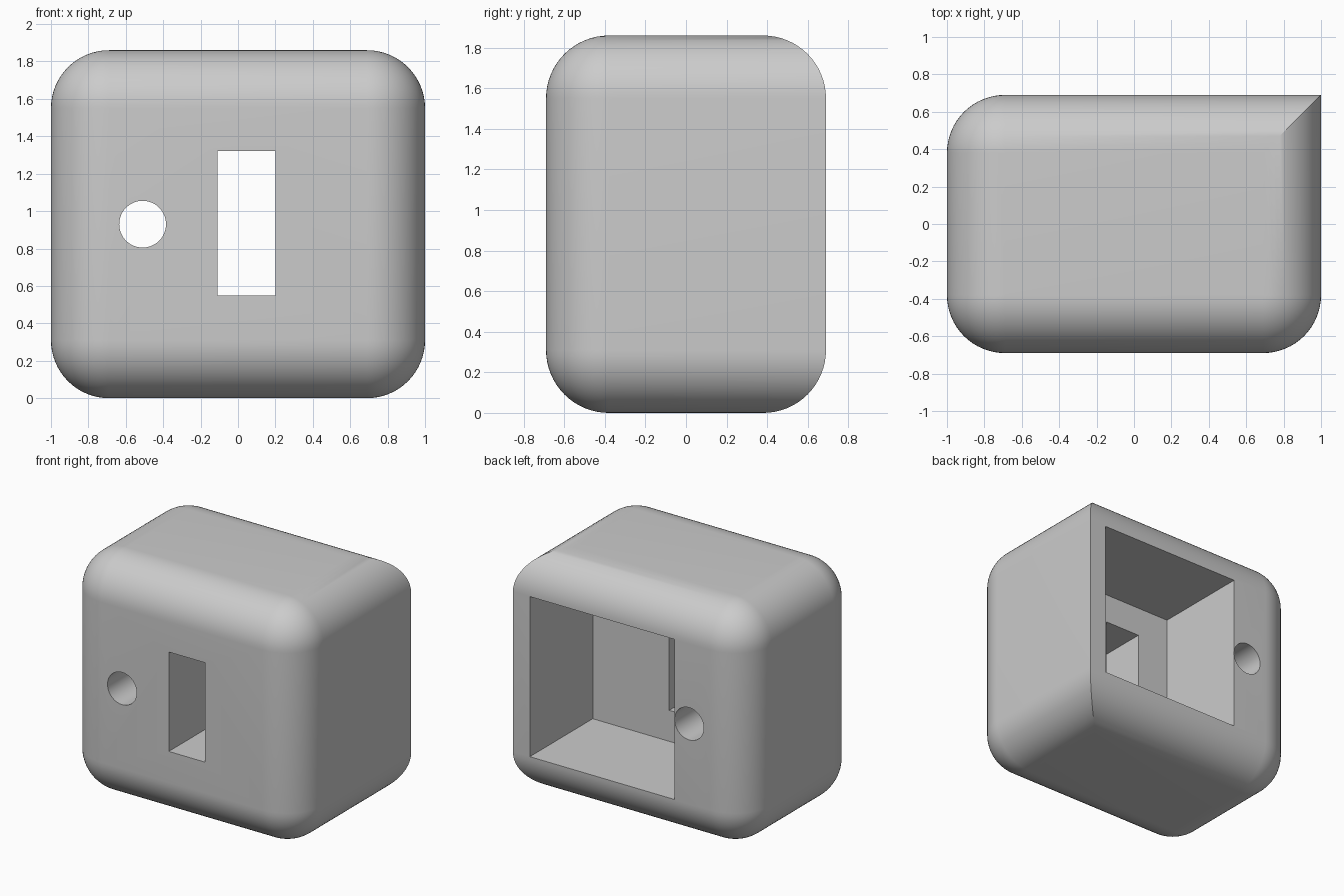
import bpy, bmesh
from math import sin, cos, pi

cube = bpy.data.objects.get("Cube")
if cube:
    bpy.data.objects.remove(cube, do_unlink=True)

HX, HY, HEIGHT, R = 1.0, 0.69, 1.86, 0.31
MID = HEIGHT / 2
STEPS = 16

grey = bpy.data.materials.new("light_grey")
grey.use_nodes = True
colour = (0.6, 0.6, 0.6, 1)
grey.diffuse_color = colour
grey.node_tree.nodes["Principled BSDF"].inputs["Base Color"].default_value = colour


def make_object(name, bm):
    bmesh.ops.recalc_face_normals(bm, faces=bm.faces)
    mesh = bpy.data.meshes.new(name)
    bm.to_mesh(mesh)
    bm.free()
    mesh.materials.append(grey)
    obj = bpy.data.objects.new(name, mesh)
    bpy.context.collection.objects.link(obj)
    return obj


def outline(radius):
    """Rounded rectangle with one square corner at back right."""
    cx, cy = HX - R, HY - R
    points = [(cx + radius, cy + radius)]
    for quarter, (sx, sy) in enumerate([(-1, 1), (-1, -1), (1, -1)], 1):
        for i in range(STEPS + 1):
            a = (quarter + i / STEPS) * pi / 2
            points.append((sx * cx + radius * cos(a), sy * cy + radius * sin(a)))
    return points


# Housing: stacked outlines that shrink toward the rounded top and bottom
bm = bmesh.new()
angles = [i / STEPS * pi / 2 for i in range(STEPS + 1)]
levels = [(R - R * cos(a), R * sin(a)) for a in angles]
levels += [(HEIGHT - z, r) for z, r in reversed(levels)]
rings = [[bm.verts.new((x, y, z)) for x, y in outline(r)] for z, r in levels]
for low, high in zip(rings, rings[1:]):
    for i in range(len(low)):
        j = (i + 1) % len(low)
        bm.faces.new((low[i], low[j], high[j], high[i]))
bm.faces.new(rings[0])
bm.faces.new(rings[-1])
bmesh.ops.remove_doubles(bm, verts=bm.verts, dist=0.0001)
housing = make_object("housing", bm)


# Cutters for the openings
def box_cutter(name, x0, x1, y0, y1, z0, z1):
    bm = bmesh.new()
    bmesh.ops.create_cube(bm, size=1)
    for v in bm.verts:
        v.co.x = x1 if v.co.x > 0 else x0
        v.co.y = y1 if v.co.y > 0 else y0
        v.co.z = z1 if v.co.z > 0 else z0
    return make_object(name, bm)


bm = bmesh.new()
bmesh.ops.create_cone(bm, cap_ends=True, segments=64, radius1=0.125, radius2=0.125, depth=2)
hole = make_object("round_hole_cutter", bm)
hole.location = (-0.51, 0, MID)
hole.rotation_euler.x = pi / 2

cutters = [
    box_cutter("back_cavity_cutter", -0.385, 0.855, -0.08, 1, MID - 0.62, MID + 0.62),
    box_cutter("front_slot_cutter", -0.11, 0.2, -1, 0.2, 0.55, 1.32),
    hole,
]
for cutter in cutters:
    mod = housing.modifiers.new(cutter.name, 'BOOLEAN')
    mod.operation = 'DIFFERENCE'
    mod.solver = 'EXACT'
    mod.object = cutter

# Bake the cuts, then smooth the rounded edges
bpy.ops.object.select_all(action='DESELECT')
housing.select_set(True)
bpy.context.view_layer.objects.active = housing
for mod in list(housing.modifiers):
    bpy.ops.object.modifier_apply(modifier=mod.name)
for cutter in cutters:
    bpy.data.objects.remove(cutter, do_unlink=True)
bpy.ops.object.shade_smooth_by_angle(angle=pi / 7)
